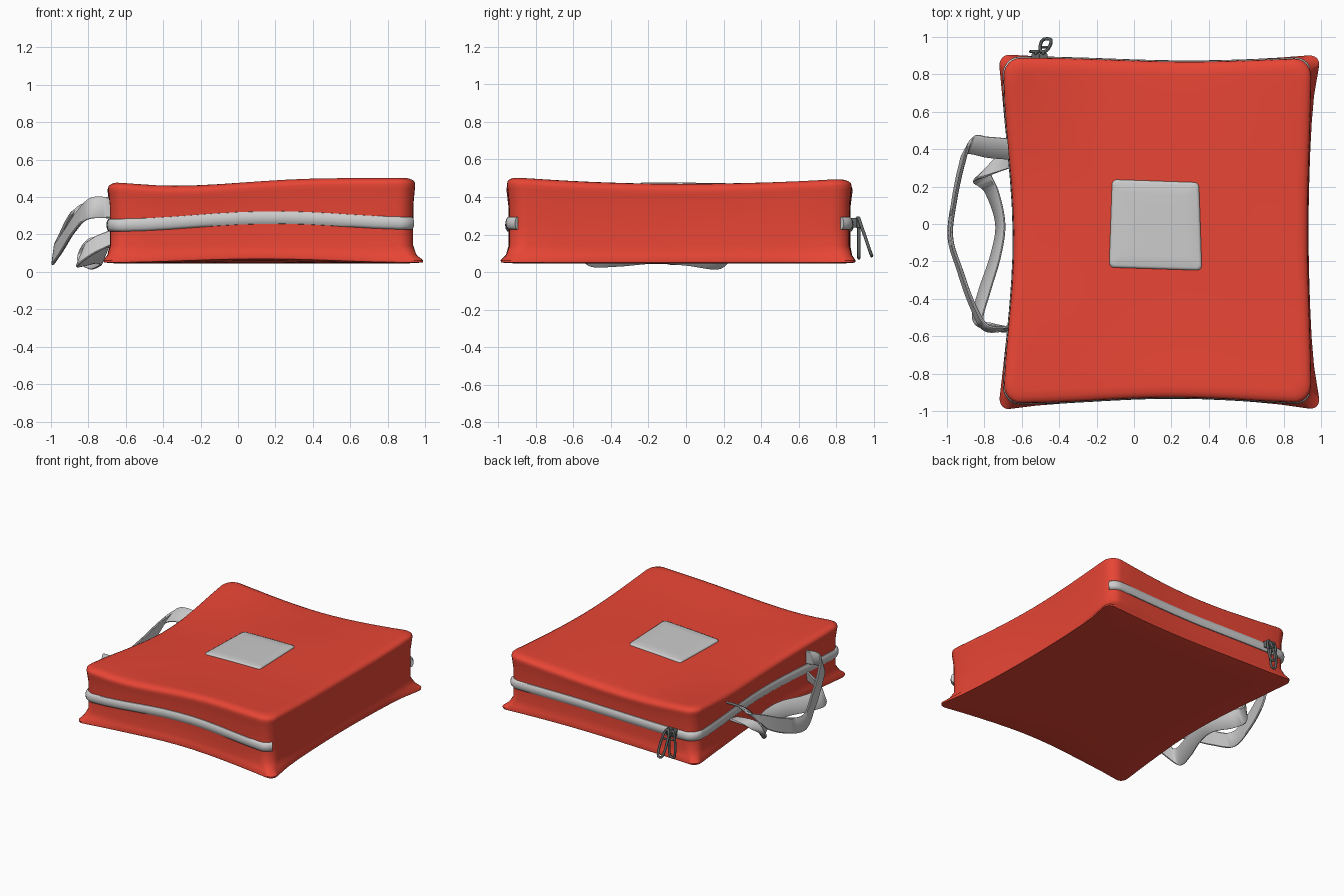
import bpy, bmesh, math
from mathutils import Vector

if "Cube" in bpy.data.objects:
    bpy.data.objects.remove(bpy.data.objects["Cube"])

def material(name, rgb):
    m = bpy.data.materials.new(name)
    m.diffuse_color = (*rgb, 1)
    m.use_nodes = True
    m.node_tree.nodes["Principled BSDF"].inputs["Base Color"].default_value = m.diffuse_color
    return m

RED = material("red_fabric", (0.8, 0.06, 0.035))
DARK = material("dark_metal", (0.12, 0.13, 0.13))

def finish(ob, mat=None, angle=50):
    if mat:
        ob.data.materials.append(mat)
    bpy.ops.object.select_all(action='DESELECT')
    ob.select_set(True)
    bpy.context.view_layer.objects.active = ob
    bpy.ops.object.shade_smooth_by_angle(angle=math.radians(angle))
    return ob

def loft(name, rings, mat=None, closed=True, cap=True, angle=50):
    """Skin a list of equally long point rings."""
    bm = bmesh.new()
    vr = [[bm.verts.new(p) for p in r] for r in rings]
    n = len(rings[0])
    for a, b in zip(vr, vr[1:]):
        for i in range(n if closed else n - 1):
            j = (i + 1) % n
            bm.faces.new((a[i], a[j], b[j], b[i]))
    if cap:
        bm.faces.new(vr[0][::-1])
        bm.faces.new(vr[-1])
    bmesh.ops.recalc_face_normals(bm, faces=bm.faces)
    me = bpy.data.meshes.new(name)
    bm.to_mesh(me)
    bm.free()
    ob = bpy.data.objects.new(name, me)
    bpy.context.collection.objects.link(ob)
    return finish(ob, mat, angle)

def perimeter(r=0.11, arc=6, side=12):
    """Rounded square in -1..1, starting at the back right corner."""
    pts = []
    for k, (sx, sy) in enumerate([(1, 1), (-1, 1), (-1, -1), (1, -1)]):
        for i in range(arc + 1):
            a = math.pi / 2 * (k + i / arc)
            pts.append((sx * (1 - r) + r * math.cos(a), sy * (1 - r) + r * math.sin(a)))
        nx, ny = [(-1 + r, 1), (-1, -1 + r), (1 - r, -1), (1, 1 - r)][k]
        x0, y0 = pts[-1]
        pts += [(x0 + (nx - x0) * i / side, y0 + (ny - y0) * i / side) for i in range(1, side)]
    return pts

CX, CY, HX, HY = 0.125, -0.035, 0.825, 0.925

def bump(t):
    return math.cos(math.pi / 2 * max(-1, min(1, t))) ** 2

def warp(u, v, z, flare=0.0):
    """Soft sagging sides: unit square to bag coordinates."""
    x, y = CX + u * HX, CY + v * HY
    x += 0.055 * bump(v + 0.05) * max(0, -u) - 0.02 * bump(v) * max(0, u)
    y += 0.03 * bump(u - 0.1) * max(0, -v) ** 2 - 0.02 * bump(u - 0.2) * max(0, v) ** 2
    k = flare * min(1, abs(u * v)) ** 6
    x += k * (1.3 if u > 0 else -0.6)
    y += k * (0.4 if v > 0 else -0.9)
    return Vector((x, y, z))

def top_z(x, y):
    """Sagging top: raised corners and front ridge, dips at left and back."""
    u, v = (x - CX) / HX, (y - CY) / HY
    return (0.455 + 0.035 * min(1, u * u * v * v) + 0.035 * max(0, -v) ** 2 * bump(u - 0.25)
            + 0.02 * max(0, u) ** 2 - 0.035 * max(0, -u) ** 2 * bump(v - 0.2)
            - 0.02 * max(0, v) ** 2 * bump(u - 0.1) + 0.008 * math.sin(4 * x))

# bag body: bottom, side wall and pillowy top as one skin
P = perimeter()
SHARP = perimeter(0.07)
rings = []
for s in (0.05, 0.3, 0.55, 0.8, 0.94):
    rings.append([warp(u * s, v * s, 0.045 + 0.02 * bump(u * s) * max(0, -v * s) ** 6) for u, v in SHARP])
for s, z, f in [(1.0, 0.05, 0.045), (1.004, 0.062, 0.04), (0.992, 0.09, 0.015), (0.985, 0.14, 0.0),
                (0.985, 0.25, 0), (0.987, 0.36, 0), (0.995, 0.425, 0), (0.998, 0.445, 0), (0.994, 0.462, 0)]:
    ring = [warp(u * s, v * s, z + (0.02 * bump(u) * max(0, -v) ** 6 if z < 0.1 else 0), f)
            for u, v in (SHARP if z < 0.1 else P)]
    if z > 0.3:
        for p in ring:
            p.z += (top_z(p.x, p.y) - 0.482) * min(1, (z - 0.25) / 0.2)
    rings.append(ring)
for s, dz in [(0.982, -0.01), (0.96, 0), (0.92, 0.002), (0.8, 0), (0.6, 0), (0.4, 0), (0.2, 0), (0.05, 0)]:
    ring = [warp(u * s, v * s, 0) for u, v in P]
    for p in ring:
        p.z = top_z(p.x, p.y) + dz
    rings.append(ring)
loft("bag_body", rings, RED)

# zip band around back, left and front
def zip_z(u, v):
    return 0.25 + 0.04 * bump(u - 0.05) * max(0, -v) ** 4 + 0.01 * max(0, u)

band = P[2:-(12 - 1) - 2]
section = [(0.965, -0.036), (0.993, -0.033), (1.002, -0.02), (1.005, 0), (1.002, 0.02), (0.993, 0.033), (0.965, 0.036)]
loft("zip_band", [[warp(u * s, v * s, zip_z(u, v) + dz) for s, dz in section] for u, v in band])

# grey patch draped on the top
patch = []
for s, dz in [(0.985, -0.012), (1.0, 0.0), (0.985, 0.008), (0.94, 0.012), (0.7, 0.013), (0.4, 0.013), (0.05, 0.013)]:
    ring = []
    for u, v in P:
        x = 0.115 + 0.24 * u * s - 0.008 * u * v
        y = -0.005 + 0.235 * v * s - 0.008 * u
        ring.append((x, y, top_z(x, y) + dz))
    patch.append(ring)
loft("top_patch", patch)

# carrying straps: twisting flat ribbons
def smooth(ps, steps=8):
    ps = [Vector(p) for p in ps]
    q = [ps[0]] + ps + [ps[-1]]
    out = []
    for a, b, c, d in zip(q, q[1:], q[2:], q[3:]):
        for i in range(steps):
            t = i / steps
            out.append(0.5 * (2 * b + (c - a) * t + (2 * a - 5 * b + 4 * c - d) * t * t
                              + (3 * b - a - 3 * c + d) * t ** 3))
    return out + [ps[-1]]

def strap(name, path, thick=0.016):
    centres = smooth([p for p, w in path])
    widths = smooth([w for p, w in path])
    rings = []
    for i, (c, w) in enumerate(zip(centres, widths)):
        t = centres[min(i + 1, len(centres) - 1)] - centres[max(i - 1, 0)]
        n = t.cross(w).normalized() * thick / 2
        rings.append([c - w - n * .4, c - w * .9 - n, c + w * .9 - n, c + w - n * .4,
                      c + w + n * .4, c + w * .9 + n, c - w * .9 + n, c - w + n * .4])
    loft(name, rings, angle=40)

strap("upper_strap", [
    ((-0.66, -0.555, 0.34), (0, 0.005, 0.055)), ((-0.79, -0.555, 0.34), (0.01, 0.012, 0.058)),
    ((-0.865, -0.43, 0.27), (0.012, 0, 0.06)), ((-0.93, -0.25, 0.17), (0.01, 0, 0.06)),
    ((-0.982, -0.07, 0.095), (0.008, 0, 0.058)), ((-0.96, 0.13, 0.14), (0.008, 0, 0.06)),
    ((-0.92, 0.32, 0.23), (0.012, 0.01, 0.06)), ((-0.88, 0.42, 0.30), (0.02, 0.045, 0.045)),
    ((-0.78, 0.41, 0.34), (0, 0.055, 0.035)), ((-0.66, 0.40, 0.34), (0, 0.055, 0.03))])
strap("lower_strap", [
    ((-0.66, -0.565, 0.19), (0, 0.008, 0.04)), ((-0.77, -0.55, 0.14), (0.01, 0.015, 0.05)),
    ((-0.835, -0.51, 0.09), (0.025, 0, 0.06)), ((-0.80, -0.36, 0.085), (0.03, 0, 0.055)),
    ((-0.74, -0.17, 0.10), (0.025, 0, 0.055)), ((-0.715, 0.0, 0.09), (0.022, 0, 0.055)),
    ((-0.76, 0.17, 0.07), (0.035, 0, 0.055)), ((-0.815, 0.255, 0.10), (0.045, 0.03, 0.03)),
    ((-0.77, 0.30, 0.17), (0.03, 0.05, 0)), ((-0.66, 0.35, 0.20), (0, 0.05, 0.01))])

# zip sliders and their two hanging pull loops
def box(name, loc, size):
    bpy.ops.mesh.primitive_cube_add(size=1, location=loc)
    ob = bpy.context.object
    ob.name = name
    ob.scale = size
    bpy.ops.object.transform_apply(location=False, rotation=False, scale=True)
    b = ob.modifiers.new("bevel", 'BEVEL')
    b.width, b.segments = 0.006, 2
    finish(ob, DARK)

def tube_loop(name, pts, radius):
    cu = bpy.data.curves.new(name, 'CURVE')
    cu.dimensions = '3D'
    cu.bevel_depth, cu.bevel_resolution = radius, 2
    sp = cu.splines.new('POLY')
    sp.points.add(len(pts) - 1)
    sp.use_cyclic_u = True
    for p, c in zip(sp.points, pts):
        p.co = (*c, 1)
    ob = bpy.data.objects.new(name, cu)
    bpy.context.collection.objects.link(ob)
    cu.materials.append(DARK)

for name, x, tilt, lean in [("first", -0.525, 0.0, 0.0), ("second", -0.485, 0.33, 0.02)]:
    box(name + "_zip_slider", (x, 0.893, 0.262), (0.045, 0.04, 0.05))
    box(name + "_slider_bridge", (x, 0.917, 0.265), (0.014, 0.025, 0.06))
    top = Vector((x, 0.922, 0.285))
    pts = []
    for i in range(24):
        a = math.tau * i / 24
        d = 0.105 - 0.105 * math.cos(a)
        w = (0.022 + 0.008 * d / 0.2) * math.copysign(abs(math.sin(a)) ** 0.6, math.sin(a))
        pts.append(top + Vector((w + lean * d * 5, math.sin(tilt) * d, -math.cos(tilt) * d)))
    tube_loop(name + "_pull_loop", pts, 0.009)
    bar = top + Vector((lean * 0.35, math.sin(tilt) * 0.07, -math.cos(tilt) * 0.07))
    box(name + "_pull_bar", bar, (0.045, 0.012, 0.016))
